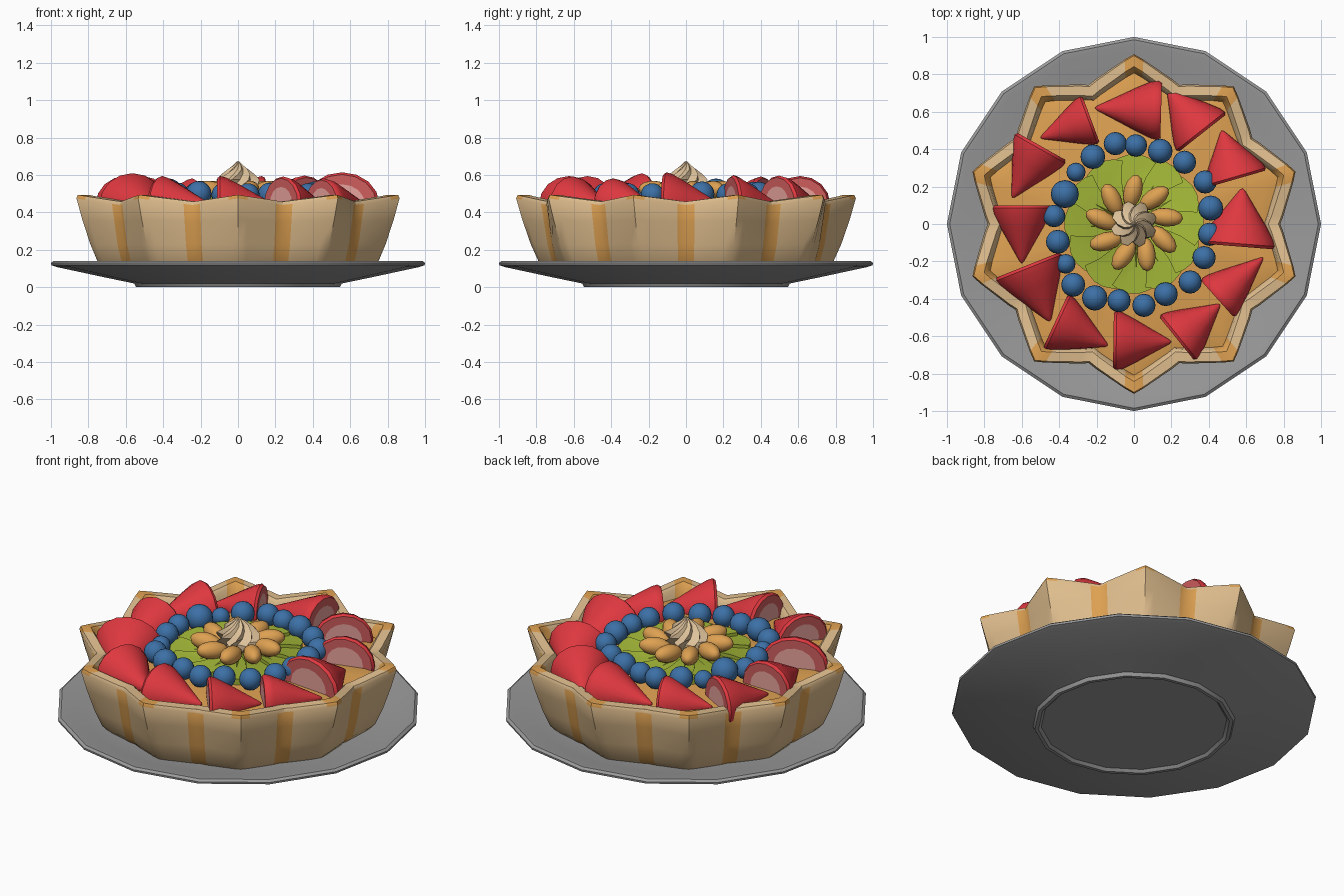
import bpy, bmesh, math
from mathutils import Vector

if "Cube" in bpy.data.objects:
    bpy.data.objects.remove(bpy.data.objects["Cube"])

def mat(name, r, g, b):
    m = bpy.data.materials.new(name)
    lin = [((c / 255 + 0.055) / 1.055) ** 2.4 for c in (r, g, b)]
    m.diffuse_color = (*lin, 1)
    m.use_nodes = True
    m.node_tree.nodes["Principled BSDF"].inputs["Base Color"].default_value = m.diffuse_color
    return m

CRUST = mat("crust_tan", 224, 190, 142)
GOLD = mat("golden_orange", 222, 161, 82)
PLATE = mat("plate_grey", 154, 154, 154)
RED = mat("strawberry_red", 222, 56, 63)
PINK = mat("cut_pink", 205, 92, 92)
PALE = mat("cut_pale", 236, 165, 158)
BLUE = mat("blueberry_blue", 60, 112, 166)
GREEN = mat("kiwi_green", 164, 184, 56)
CREAM = mat("cream", 224, 196, 156)

def finish(ob, angle):
    bpy.ops.object.select_all(action='DESELECT')
    ob.select_set(True)
    bpy.context.view_layer.objects.active = ob
    bpy.ops.object.shade_smooth_by_angle(angle=math.radians(angle))

def loft(name, rings, mats, rule=lambda i, j: 0, angle=35):
    """Skin closed rings of points; rings shrunk to a point become poles."""
    bm = bmesh.new()
    vs = [[bm.verts.new(p) for p in ring] for ring in rings]
    n = len(rings[0])
    for i in range(len(rings) - 1):
        for j in range(n):
            k = (j + 1) % n
            f = bm.faces.new((vs[i][j], vs[i][k], vs[i + 1][k], vs[i + 1][j]))
            f.material_index = rule(i, j)
    bmesh.ops.remove_doubles(bm, verts=bm.verts, dist=1e-5)
    bmesh.ops.recalc_face_normals(bm, faces=bm.faces)
    me = bpy.data.meshes.new(name)
    bm.to_mesh(me)
    bm.free()
    for m in mats:
        me.materials.append(m)
    ob = bpy.data.objects.new(name, me)
    bpy.context.collection.objects.link(ob)
    finish(ob, angle)
    return ob

def polar(r, a, z):
    return (r * math.cos(a), r * math.sin(a), z)

# Plate: 16-sided dish with a foot
profile = [(0, .015), (.51, .015), (.525, 0), (.545, 0), (.555, .02), (.70, .05),
           (.97, .108), (.998, .118), (1, .13), (.985, .141), (.955, .138),
           (.85, .112), (.65, .09), (0, .09)]
loft("plate", [[polar(r, math.tau * k / 16, z) for k in range(16)] for r, z in profile], [PLATE])

# Crust: ten-pointed fluted shell, six columns per point
COLS = [(0, 1), (3.3, .78), (14.7, .15), (18, 0), (21.3, .15), (32.7, .78)]

def star(tip, valley, zt, zv):
    return [polar(valley + f * (tip - valley), math.radians(18 + 36 * k + a), zv + f * (zt - zv))
            for k in range(10) for a, f in COLS]

rows = [(0, 0, .095, .095), (.75, .70, .095, .095), (.785, .73, .13, .13), (.83, .755, .23, .23),
        (.875, .77, .36, .35), (.908, .782, .475, .44), (.90, .772, .494, .458),
        (.842, .718, .494, .458), (.825, .70, .475, .44), (.80, .69, .39, .39)]

def crust_rule(i, j):
    # outer grooves are golden in the valleys, rim and inside at the points
    return int(j % 6 in (2, 3)) if i < 5 else int(j % 6 in (0, 5))

loft("crust", [star(*r) for r in rows], [CRUST, GOLD], crust_rule, 40)

# Filling
loft("filling", [star(.815, .70, .415, .415), star(.74, .64, .43, .43), star(0, 0, .435, .435)], [GOLD])

# Strawberries: tip x, tip y, base x, base y, half width
berries = [(-.21, .62, .145, .61, .16), (.18, .72, .365, .485, .165), (.47, .50, .545, .24, .17),
           (.58, .19, .555, -.12, .20), (.69, -.18, .445, -.40, .135), (.46, -.43, .23, -.615, .155),
           (.20, -.63, -.11, -.625, .16), (-.14, -.65, -.42, -.52, .16), (-.45, -.52, -.57, -.22, .19),
           (-.60, -.21, -.60, .10, .16), (-.65, .14, -.495, .415, .155), (-.50, .46, -.23, .56, .135)]
shape = [(0, 0), (0, .62), (0, .93), (.05, 1), (.15, .95), (.38, .72), (.65, .42), (.88, .17), (.97, .07), (1, 0)]
for n, (tx, ty, bx, by, w) in enumerate(berries):
    base = Vector((bx, by, .445))
    axis = Vector((tx - bx, ty - by, -.01))
    side = Vector((-axis.y, axis.x, 0)).normalized()
    h = w * .5 + .07
    rings = [[base + axis * t + side * (w * s * math.cos(a)) + Vector((0, 0, h * s * math.sin(a)))
              for a in [math.tau * k / 16 for k in range(16)]] for t, s in shape]
    loft(f"strawberry_{n + 1}", rings, [PALE, PINK, RED], lambda i, j: min(i, 2), 45)

def ball(name, loc, scale, rot, m, seg=16, ring=10):
    bpy.ops.mesh.primitive_uv_sphere_add(segments=seg, ring_count=ring, radius=1, location=loc, rotation=rot)
    ob = bpy.context.object
    ob.name = name
    ob.scale = scale
    ob.data.materials.append(m)
    finish(ob, 60)

# Blueberries: x, y, radius
blues = [(-.10, .43, .062), (.01, .42, .06), (.14, .39, .066), (.27, .33, .062), (.38, .225, .062),
         (.41, .085, .067), (.405, -.055, .062), (.375, -.18, .062), (.30, -.31, .062), (.17, -.375, .064),
         (.053, -.435, .062), (-.08, -.41, .062), (-.21, -.395, .068), (-.325, -.325, .064),
         (-.365, -.213, .052), (-.407, -.095, .064), (-.427, .043, .06), (-.37, .16, .075),
         (-.31, .277, .051), (-.22, .36, .066)]
for n, (x, y, r) in enumerate(blues):
    ball(f"blueberry_{n + 1}", (x, y, .435 + r * .95), (r, r, r), (0, 0, 0), BLUE)

# Kiwi: twelve overlapping pinwheel slices
for n in range(12):
    a0 = math.radians(30 * n)
    us = [k / 5 for k in range(6)]
    rim = [(.03, 0), (.14, 0), (.26, 0)] + [(.345 + .03 * math.sin(math.pi * u), u) for u in us]
    rim += [(.26, 1), (.14, 1), (.03, 1)]
    def edge(dz):
        return [polar(r, a0 + math.radians(42 * u) - 1.0 * r, .484 - .026 * u + dz) for r, u in rim]
    top, low = edge(0), edge(-.035)
    mid = lambda ring: [sum((Vector(p) for p in ring), Vector()) / len(ring)] * len(ring)
    loft(f"kiwi_slice_{n + 1}", [mid(low), low, top, mid(top)], [GREEN])

# Orange segments around the centre
for n in range(9):
    a = math.radians(12 + 40 * n)
    ball(f"orange_segment_{n + 1}", polar(.175, a, .518), (.092, .05, .05),
         (0, -.12, a - .3), GOLD, 12, 8)

# Whipped cream: twisted fluted swirl
swirl = [(0, .49), (.10, .49), (.125, .545), (.12, .575), (.088, .605), (.058, .63), (.028, .652), (0, .677)]
loft("cream_swirl", [[polar(r * (1 if k % 2 else .72), math.tau * k / 16 + i * .3, z) for k in range(16)]
                     for i, (r, z) in enumerate(swirl)], [CREAM], angle=30)
